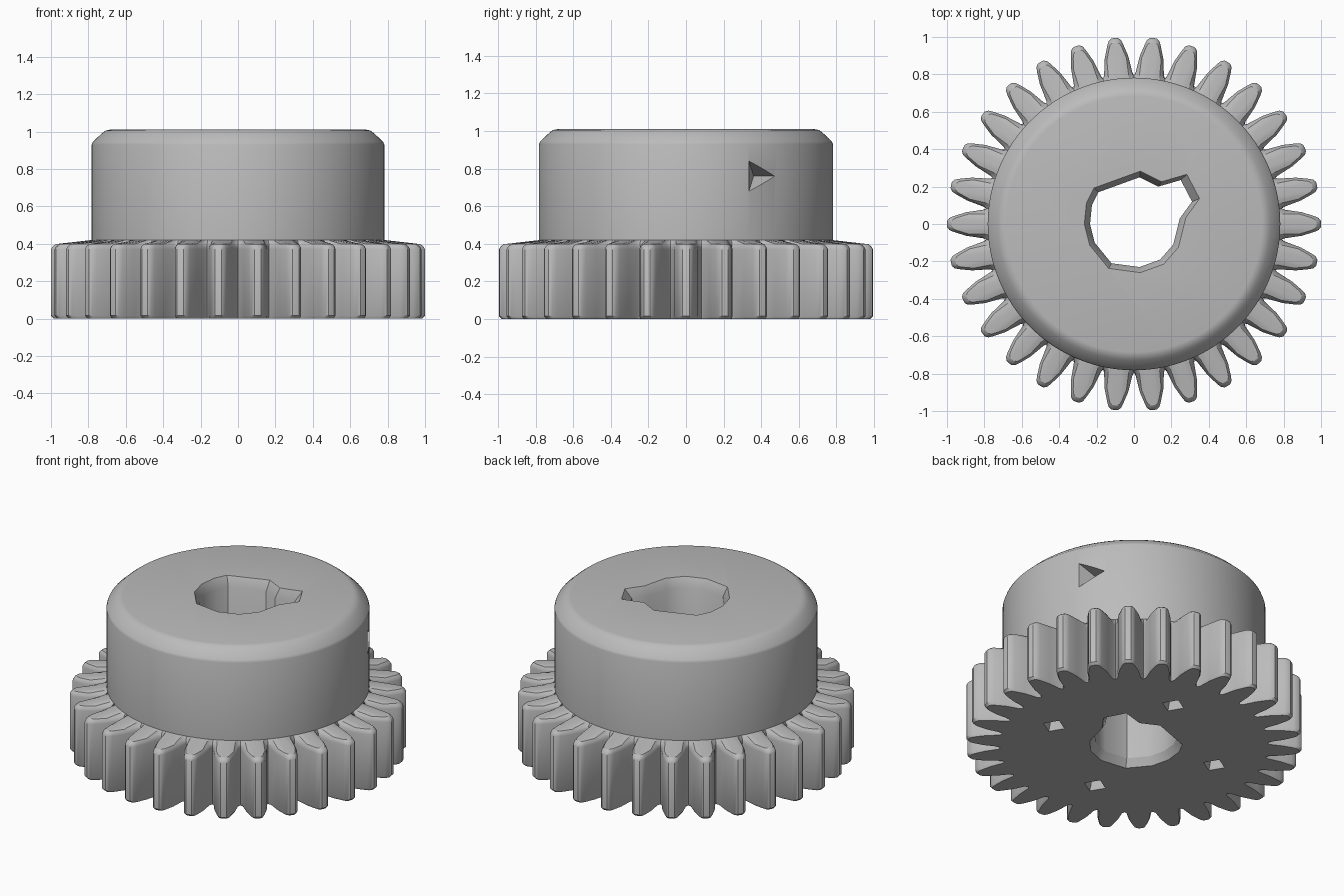
import bpy, bmesh, math

if "Cube" in bpy.data.objects:
    bpy.data.objects.remove(bpy.data.objects["Cube"])

TEETH = 30
PITCH = 2 * math.pi / TEETH


def material(name, rgb):
    m = bpy.data.materials.new(name)
    m.diffuse_color = (*rgb, 1)
    m.use_nodes = True
    m.node_tree.nodes["Principled BSDF"].inputs["Base Color"].default_value = m.diffuse_color
    return m


def loft(name, rings):
    """Closed solid through rings of matching point counts, bottom to top."""
    bm = bmesh.new()
    rows = [[bm.verts.new(p) for p in ring] for ring in rings]
    n = len(rows[0])
    for a, b in zip(rows, rows[1:]):
        for i in range(n):
            j = (i + 1) % n
            bm.faces.new((a[i], a[j], b[j], b[i]))
    bm.faces.new(rows[0][::-1])
    bm.faces.new(rows[-1])
    bmesh.ops.recalc_face_normals(bm, faces=bm.faces)
    me = bpy.data.meshes.new(name)
    bm.to_mesh(me)
    bm.free()
    ob = bpy.data.objects.new(name, me)
    bpy.context.collection.objects.link(ob)
    return ob


# One tooth as (angle in degrees from its centre line, radius)
half = [(5.4, 0.81), (4.0, 0.90), (2.5, 0.965), (1.9, 0.987), (1.0, 0.999)]
tooth = ([(-6, 0.795)] + [(-a, r) for a, r in half] + [(0, 1.0)]
         + [(a, r) for a, r in reversed(half)])


def tooth_ring(z, inset=0.0):
    pts = []
    for k in range(TEETH):
        for a, r in tooth:
            t = k * PITCH + math.radians(a * (1 - inset * 6))
            if abs(a) == 6:
                t = k * PITCH + math.radians(a)
            rr = r - inset * max(0, (r - 0.8) / 0.2)
            pts.append((rr * math.cos(t), rr * math.sin(t), z))
    return pts


def round_ring(z, r):
    return [(r * math.cos(t), r * math.sin(t), z)
            for t in (k * PITCH + math.radians(a) for k in range(TEETH) for a, _ in tooth)]


# Toothed wheel and raised hub in one solid
gear = loft("spur_gear", [
    tooth_ring(0, 0.015), tooth_ring(0.015), tooth_ring(0.37),
    tooth_ring(0.385, 0.008), tooth_ring(0.398, 0.025),
    round_ring(0.42, 0.782), round_ring(0.93, 0.782), round_ring(0.945, 0.776),
    round_ring(0.99, 0.728), round_ring(1.005, 0.708), round_ring(1.01, 0.685)])

# Faceted bore with keyway, flared at both ends
bore_pts = [(0.03, 0.25), (0.13, 0.2), (0.25, 0.235), (0.31, 0.12), (0.245, 0.03),
            (0.21, -0.11), (0.14, -0.19), (0.03, -0.23), (-0.12, -0.21),
            (-0.21, -0.1), (-0.235, 0.0), (-0.225, 0.1), (-0.19, 0.17)]
bore = loft("bore_cutter", [
    [(x * s, y * s, z) for x, y in bore_pts]
    for z, s in ((-0.05, 1.25), (0, 1.13), (0.05, 1.0), (0.95, 1.0), (1.01, 1.13), (1.06, 1.25))])
cutters = [bore]

# Four small pits in the underside
for k in range(4):
    t = math.radians(76 + 90 * k)
    bpy.ops.mesh.primitive_cone_add(vertices=4, radius1=0.075, radius2=0, depth=0.16,
                                    location=(0.53 * math.cos(t), 0.53 * math.sin(t), 0.07),
                                    rotation=(0, 0, t))
    cutters.append(bpy.context.object)

# Three-sided set screw pit in the hub wall
bm = bmesh.new()
base = []
for y, z in ((0.325, 0.85), (0.325, 0.67), (0.475, 0.76)):
    x = math.sqrt(0.782 ** 2 - y * y)
    base.append(bm.verts.new((x * 1.02, y * 1.02, z)))
tip = bm.verts.new((0.55, 0.36, 0.76))
bm.faces.new(base)
for i in range(3):
    bm.faces.new((base[i], base[(i + 1) % 3], tip))
bmesh.ops.recalc_face_normals(bm, faces=bm.faces)
me = bpy.data.meshes.new("screw_cutter")
bm.to_mesh(me)
bm.free()
screw = bpy.data.objects.new("screw_cutter", me)
bpy.context.collection.objects.link(screw)
cutters.append(screw)

# Cut, then remove the helpers
bpy.ops.object.select_all(action='DESELECT')
bpy.context.view_layer.objects.active = gear
gear.select_set(True)
for c in cutters:
    c.hide_render = True
    mod = gear.modifiers.new("cut", 'BOOLEAN')
    mod.operation = 'DIFFERENCE'
    mod.solver = 'EXACT'
    mod.object = c
    bpy.ops.object.modifier_apply(modifier=mod.name)
for c in cutters:
    bpy.data.objects.remove(c)

gear.data.materials.clear()
gear.data.materials.append(material("plain_grey", (0.5, 0.5, 0.5)))
bpy.ops.object.shade_smooth_by_angle(angle=math.radians(30))
